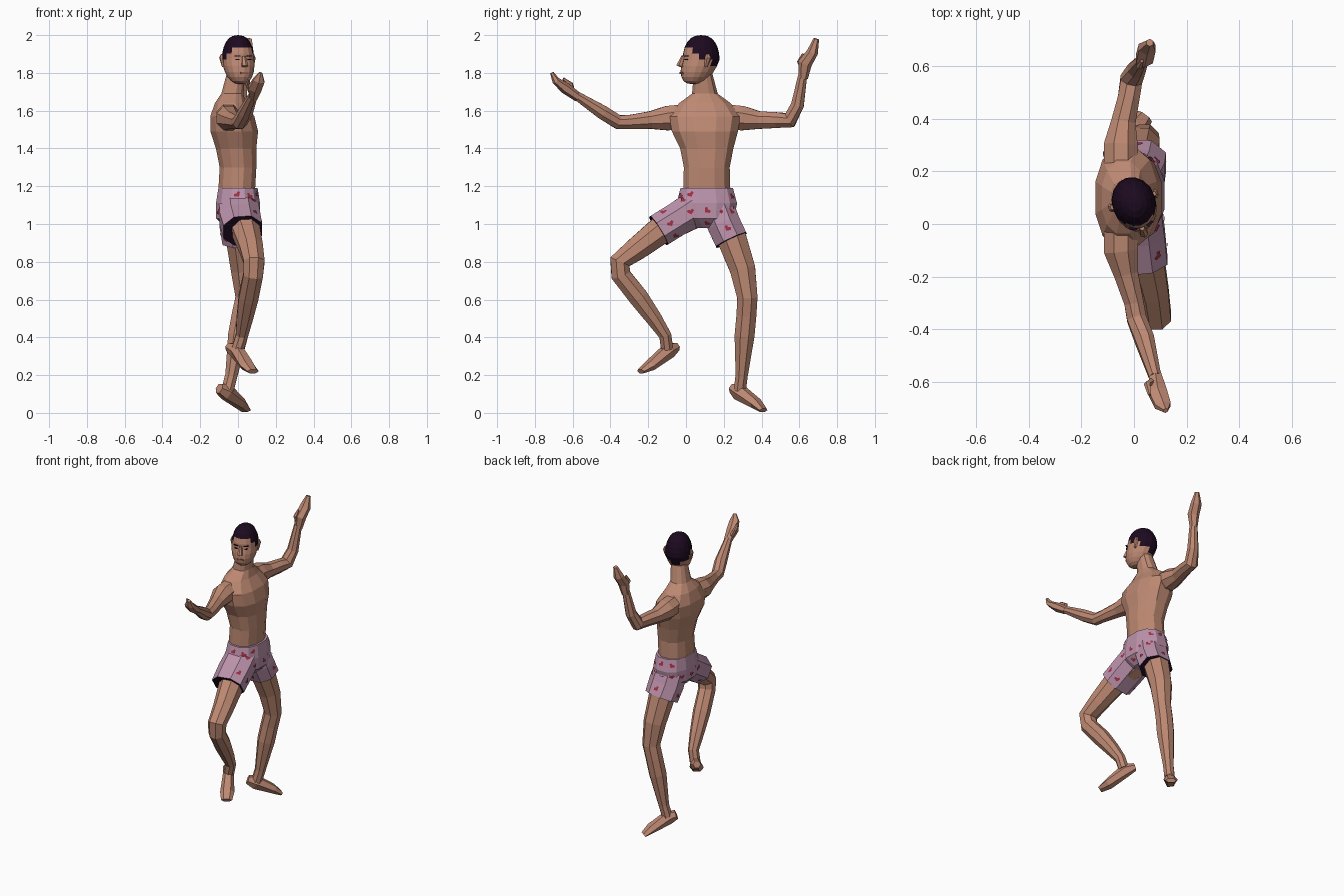
import bpy, bmesh, math, random
from mathutils import Vector, Matrix

default_cube = bpy.data.objects.get("Cube")
if default_cube:
    bpy.data.objects.remove(default_cube, do_unlink=True)
random.seed(4)


def material(name, red, green, blue):
    mat = bpy.data.materials.new(name)
    mat.use_nodes = True
    mat.diffuse_color = (red, green, blue, 1)
    shader = mat.node_tree.nodes["Principled BSDF"]
    shader.inputs["Base Color"].default_value = mat.diffuse_color
    return mat


skin = material("skin", .51, .25, .17)
hair = material("dark hair", .012, .003, .014)
cloth = material("mauve cloth", .5, .29, .41)
heart_red = material("heart red", .38, .03, .06)
lips = material("lips", .32, .12, .09)

FRONT, UP = Vector((1, 0, 0)), Vector((0, 0, 1))


def finish(bm, name, mats, matrix=Matrix()):
    """Turn a bmesh into an object with the given materials."""
    bmesh.ops.recalc_face_normals(bm, faces=bm.faces)
    bm.transform(matrix)
    mesh = bpy.data.meshes.new(name)
    bm.to_mesh(mesh)
    bm.free()
    for mat in mats:
        mesh.materials.append(mat)
    obj = bpy.data.objects.new(name, mesh)
    bpy.context.collection.objects.link(obj)
    return obj


def corner(angle, power):
    """Point on a unit circle, squared off when power is below one."""
    c, s = math.cos(angle), math.sin(angle)
    return math.copysign(abs(c) ** power, c), math.copysign(abs(s) ** power, s)


def loft(name, rings, mats=(skin,), sides=8, ref=FRONT, level=False, power=1, matrix=Matrix()):
    """Skin rings (x, y, z, radius along ref, optional radius across) along their path.
    The last material goes on the end cap."""
    bm = bmesh.new()
    mids = [Vector(ring[:3]) for ring in rings]
    loops = []
    for i, (mid, ring) in enumerate(zip(mids, rings)):
        ahead = mids[min(i + 1, len(mids) - 1)] - mid
        behind = mid - mids[max(i - 1, 0)]
        along = UP if level else (ahead.normalized() + behind.normalized()).normalized()
        u = (ref - along * ref.dot(along)).normalized()
        v = along.cross(u)
        loop = []
        for k in range(sides):
            c, s = corner(math.tau * (k + .5) / sides, power)
            loop.append(bm.verts.new(mid + u * c * ring[3] + v * s * ring[-1]))
        loops.append(loop)
    for low, high in zip(loops, loops[1:]):
        for k in range(sides):
            bm.faces.new((low[k - 1], low[k], high[k], high[k - 1]))
    bm.faces.new(loops[0])
    bm.faces.new(loops[-1]).material_index = len(mats) - 1
    return finish(bm, name, mats, matrix)


# Torso and neck
loft("torso", [(-.01, .11, 1.12, .1, .13), (0, .11, 1.3, .1, .125),
               (-.01, .11, 1.4, .11, .145), (-.02, .1, 1.49, .13, .18),
               (-.03, .1, 1.57, .12, .195), (-.04, .1, 1.64, .085, .14),
               (-.03, .1, 1.69, .06, .07), (-.01, .09, 1.8, .05)],
     sides=12, level=True, power=.85)

# Arms, hands and thumbs
loft("right_arm", [(-.05, 0, 1.57, .07), (-.05, -.1, 1.56, .07), (-.03, -.19, 1.55, .05),
                   (0, -.3, 1.54, .04), (.01, -.36, 1.54, .04),
                   (.04, -.44, 1.59, .04), (.08, -.58, 1.68, .025)])
loft("right_hand", [(.08, -.57, 1.67, .025), (.09, -.64, 1.72, .04, .03),
                    (.11, -.69, 1.76, .035, .02), (.12, -.71, 1.8, .01)], sides=6)
loft("right_thumb", [(.07, -.6, 1.7, .015), (.05, -.61, 1.74, .013),
                     (.06, -.65, 1.77, .007)], sides=5)
loft("left_arm", [(-.05, .2, 1.57, .07), (-.05, .3, 1.56, .07), (-.04, .39, 1.55, .05),
                  (-.02, .48, 1.55, .045), (-.01, .55, 1.55, .045),
                  (.01, .59, 1.63, .037), (.03, .62, 1.8, .025)])
loft("left_hand", [(.03, .62, 1.77, .025), (.04, .63, 1.85, .037),
                   (.05, .67, 1.91, .037, .03), (.06, .69, 1.98, .015)], sides=6)
loft("left_thumb", [(.03, .62, 1.82, .015), (.02, .6, 1.86, .013),
                    (.03, .62, 1.9, .007)], sides=5)

# Legs and feet
loft("right_leg", [(0, .04, 1.06, .09), (.04, -.13, .97, .08), (.07, -.26, .87, .067),
                   (.085, -.35, .8, .06), (.08, -.345, .73, .056), (.055, -.25, .61, .056),
                   (.035, -.17, .5, .046), (.02, -.11, .41, .035), (0, -.1, .34, .035)])
loft("right_foot", [(-.05, -.05, .35, .025), (-.01, -.09, .33, .045, .035),
                    (.05, -.19, .25, .03, .045), (.08, -.24, .22, .014, .035)],
     sides=6, ref=UP)
loft("left_leg", [(0, .18, 1.06, .09), (.015, .24, .93, .085), (.03, .3, .76, .073),
                  (.04, .325, .61, .058), (.02, .32, .52, .057), (0, .31, .41, .057),
                  (-.035, .295, .2, .035), (-.055, .285, .12, .035)])
loft("left_foot", [(-.1, .25, .13, .03), (-.06, .28, .11, .047, .037),
                   (.01, .37, .05, .03, .045), (.04, .41, .014, .014, .035)],
     sides=6, ref=UP)

# Shorts: hips plus two legs, dark inside the hem
shorts = [
    loft("shorts_hips", [(0, .11, 1.19, .107, .143), (0, .11, 1.11, .12, .165),
                         (0, .11, 1.03, .12, .15), (0, .11, .98, .07)],
         [cloth], sides=12, level=True, power=.85),
    loft("shorts_right_leg", [(0, .07, 1.1, .11, .1), (.01, -.04, 1.03, .115, .095),
                              (.025, -.145, .965, .11, .095)], [cloth, hair], power=.9),
    loft("shorts_left_leg", [(0, .17, 1.08, .11, .095), (.01, .2, 1, .115, .095),
                             (.02, .24, .915, .11, .095)], [cloth, hair], power=.9)]

# Printed hearts as thin plates on the cloth
half = [(.6, .9), (1, .2)]
outline = [(0, .5), *half, (0, -1), *[(-a, b) for a, b in reversed(half)]]
bm = bmesh.new()
for part in shorts:
    for face in part.data.polygons:
        if face.material_index or abs(face.normal.z) > .8 or random.random() < .3:
            continue
        normal = face.normal
        spin = Matrix.Rotation(random.uniform(-1, 1), 3, normal)
        u = spin @ UP.cross(normal).normalized()
        v = normal.cross(u)
        middle = face.center + normal * .005 + v * random.uniform(-.01, .01)
        bm.faces.new([bm.verts.new(middle + u * a * .02 + v * b * .015) for a, b in outline])
finish(bm, "shorts_hearts", [heart_red])

# Head: a sphere squared off and pushed forward towards the chin, looking over one shoulder
turn = Matrix.Translation((0, .08, 0)) @ Matrix.Rotation(math.radians(18), 4, "Z")
bm = bmesh.new()
bmesh.ops.create_uvsphere(bm, u_segments=16, v_segments=12, radius=1)
for vert in bm.verts:
    x, y, z = vert.co
    swell = max(math.hypot(x, y), .01) ** -.2
    vert.co = (x * swell * .084, y * swell * .1 + min(z, 0) * .045, 1.87 + z * .13)
for face in bm.faces:
    # the hairline drops from forehead to nape
    spot = face.calc_center_median()
    hairline = 1.94 if spot.y < -.06 else 1.87 - spot.y * .7
    face.material_index = int(spot.z > hairline)
finish(bm, "head", [skin, hair], turn)

# Nose and mouth
loft("nose", [(0, -.1, 1.89, .01), (0, -.12, 1.84, .018), (0, -.1, 1.83, .014)],
     sides=6, level=True, matrix=turn)


def plate(name, place, size, mat, yaw=0):
    bm = bmesh.new()
    bmesh.ops.create_cube(bm, size=1)
    local = Matrix.Translation(place) @ Matrix.Rotation(yaw, 4, "Z")
    finish(bm, name, [mat], turn @ local @ Matrix.Diagonal((*size, 1)))


plate("mouth", (0, -.108, 1.8), (.04, .009, .01), lips)

# Eyes, brows and ears on both sides
for side, s in (("left", 1), ("right", -1)):
    plate(side + "_eye", (s * .033, -.093, 1.87), (.02, .009, .006), hair, s * .35)
    plate(side + "_brow", (s * .033, -.093, 1.89), (.03, .009, .005), hair, s * .35)
    loft(side + "_ear", [(s * .08, 0, 1.83, .008), (s * .09, .01, 1.88, .01, .018),
                         (s * .085, .01, 1.9, .006, .01)],
         sides=6, level=True, matrix=turn)
